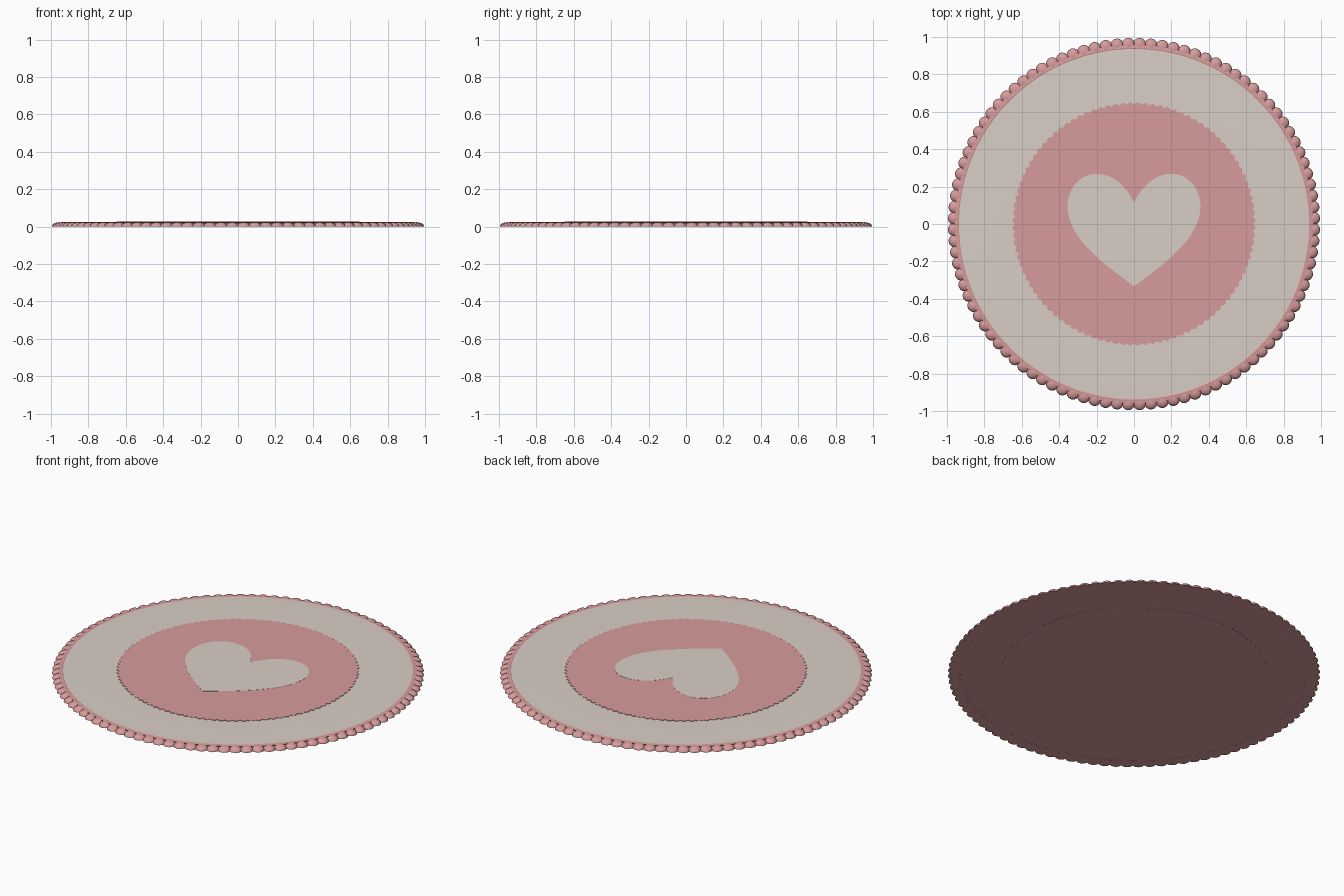
import bpy, bmesh, math
from mathutils import Matrix, Vector

if "Cube" in bpy.data.objects:
    bpy.data.objects.remove(bpy.data.objects["Cube"])

def material(name, col):
    m = bpy.data.materials.new(name)
    m.diffuse_color = (*col, 1)
    m.use_nodes = True
    m.node_tree.nodes["Principled BSDF"].inputs["Base Color"].default_value = m.diffuse_color
    return m

PINK = material("dusty pink", (0.68, 0.33, 0.33))
CREAM = material("warm cream", (0.69, 0.62, 0.56))

def finish(bm, name, mat, smooth=None):
    bmesh.ops.recalc_face_normals(bm, faces=bm.faces)
    me = bpy.data.meshes.new(name)
    bm.to_mesh(me)
    bm.free()
    me.materials.append(mat)
    ob = bpy.data.objects.new(name, me)
    bpy.context.collection.objects.link(ob)
    if smooth:
        bpy.context.view_layer.objects.active = ob
        ob.select_set(True)
        bpy.ops.object.shade_smooth_by_angle(angle=math.radians(smooth))
        ob.select_set(False)
    return ob

def lathe(name, profile, mat, smooth, n=128):
    bm = bmesh.new()
    vs = [bm.verts.new((r, 0, z)) for r, z in profile]
    es = [bm.edges.new(p) for p in zip(vs, vs[1:])]
    bmesh.ops.spin(bm, geom=vs + es, cent=(0, 0, 0), axis=(0, 0, 1),
                   angle=2 * math.pi, steps=n)
    bmesh.ops.remove_doubles(bm, verts=bm.verts, dist=1e-5)
    return finish(bm, name, mat, smooth)

def plate(name, outline, z0, z1, mat):
    bm = bmesh.new()
    f = bm.faces.new([bm.verts.new((x, y, z0)) for x, y in outline])
    top = bmesh.ops.extrude_face_region(bm, geom=[f])["geom"]
    bmesh.ops.translate(bm, vec=(0, 0, z1 - z0),
                        verts=[v for v in top if isinstance(v, bmesh.types.BMVert)])
    return finish(bm, name, mat)

# Pink backing with a shallow step underneath
lathe("backing", [(0, 0), (0.715, 0), (0.715, 0.001), (0.945, 0.001),
                  (0.96, 0.021), (0.94, 0.0235), (0.93, 0.019), (0, 0.019)], PINK, 30)

# Cream band, very slightly domed
lathe("cream_band", [(0.60, 0.019), (0.60, 0.0245), (0.72, 0.0243), (0.84, 0.0235),
                     (0.943, 0.0215), (0.943, 0.019)], CREAM, 30)

# Scalloped edge: a row of flattened half domes
COUNT = 100
bm = bmesh.new()
for i in range(COUNT):
    a = 2 * math.pi * (i + 0.5) / COUNT
    mx = (Matrix.Rotation(a, 4, 'Z') @ Matrix.Translation((0.957, 0, 0))
          @ Matrix.Diagonal((0.039, 0.036, 0.0235, 1)))
    bmesh.ops.create_uvsphere(bm, u_segments=16, v_segments=10, radius=1, matrix=mx)
bmesh.ops.bisect_plane(bm, geom=bm.verts[:] + bm.edges[:] + bm.faces[:],
                       plane_co=(0, 0, 0), plane_no=(0, 0, 1), clear_inner=True)
bmesh.ops.holes_fill(bm, edges=[e for e in bm.edges if e.is_boundary], sides=0)
finish(bm, "scalloped_edge", PINK, 40)

# Scalloped centre disc
STEP = 6
outline = []
for i in range(COUNT * STEP):
    a = 2 * math.pi * i / (COUNT * STEP)
    r = 0.637 + 0.013 * abs(math.sin(a * COUNT / 2))
    outline.append((r * math.cos(a), r * math.sin(a)))
plate("centre_disc", outline, 0.019, 0.0265, PINK)

# Heart: two bezier spans per half, mirrored
def bezier(p, n=20):
    p = [Vector(q) for q in p]
    return [(1-t)**3*p[0] + 3*t*(1-t)**2*p[1] + 3*t*t*(1-t)*p[2] + t**3*p[3]
            for t in (k / n for k in range(n))]

half = (bezier([(0, 0.115), (0.04, 0.20), (0.11, 0.268), (0.20, 0.268)])
        + bezier([(0.20, 0.268), (0.29, 0.268), (0.355, 0.19), (0.355, 0.095)])
        + bezier([(0.355, 0.095), (0.355, -0.06), (0.20, -0.19), (0, -0.332)])
        + [Vector((0, -0.332))])
heart = [(v.x, v.y) for v in half] + [(-v.x, v.y) for v in reversed(half[1:-1])]
plate("heart", heart, 0.025, 0.0272, CREAM)
